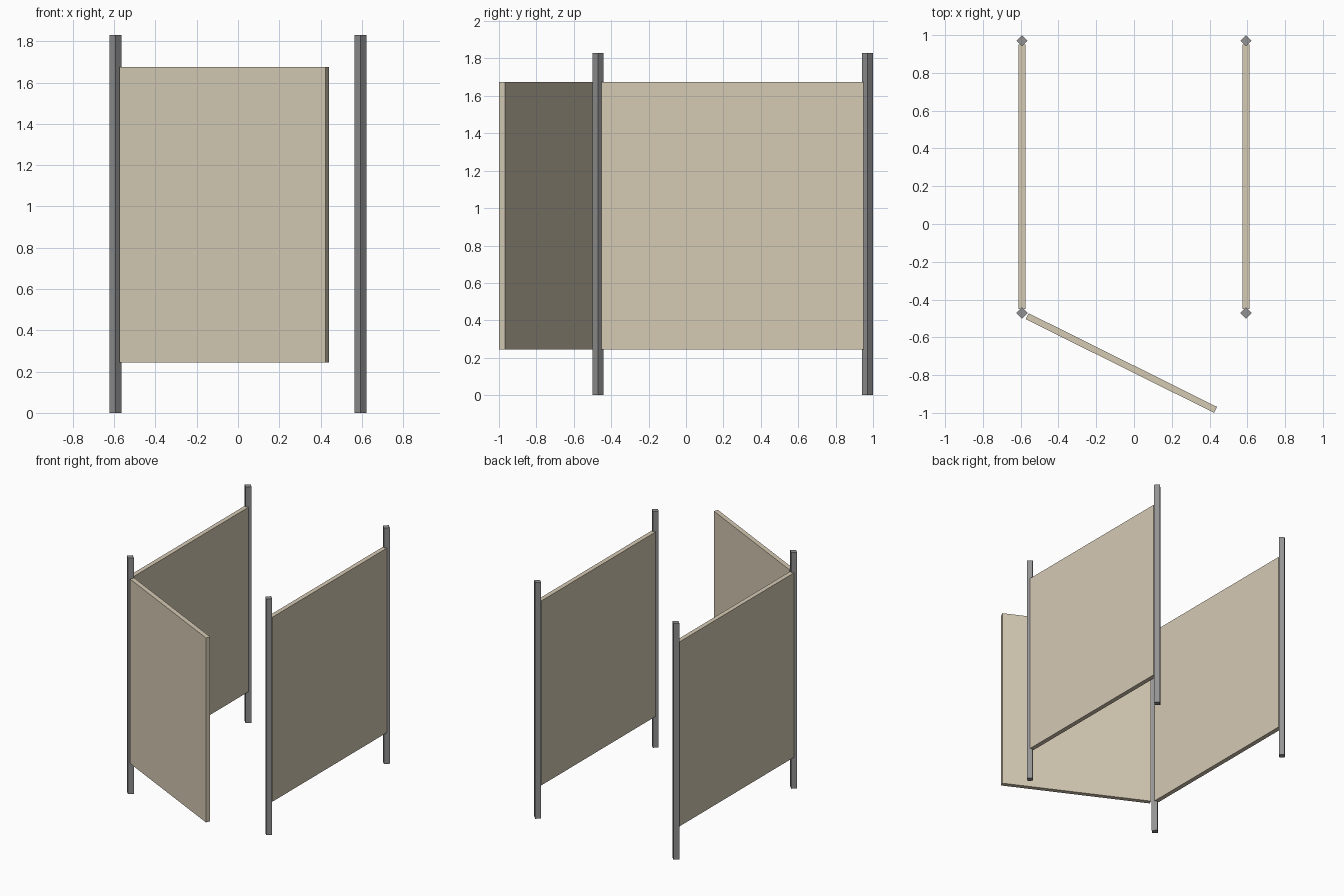
import bpy, math
from mathutils import Matrix

if "Cube" in bpy.data.objects:
    bpy.data.objects.remove(bpy.data.objects["Cube"])

def material(name, rgb):
    m = bpy.data.materials.new(name)
    m.diffuse_color = (*rgb, 1.0)
    m.use_nodes = True
    m.node_tree.nodes["Principled BSDF"].inputs["Base Color"].default_value = m.diffuse_color
    return m

BEIGE = material("beige_panel", (0.66, 0.585, 0.455))
GREY = material("grey_metal", (0.29, 0.29, 0.29))

def box(name, centre, size, mat, angle=0.0):
    """Box with its own size, turned about z by angle."""
    bpy.ops.mesh.primitive_cube_add(size=1, location=centre, rotation=(0, 0, angle))
    ob = bpy.context.object
    ob.name = name
    ob.data.transform(Matrix.Diagonal((*size, 1)))
    ob.data.materials.append(mat)
    return ob

POST_X, FRONT_Y, BACK_Y, HEIGHT = 0.593, -0.471, 0.97, 1.83
POST_SIDE = 0.0295 * math.sqrt(2)
Z0, Z1, THICK = 0.245, 1.675, 0.035
ZC, ZH = (Z0 + Z1) / 2, Z1 - Z0

for side, sx in (("left", -1), ("right", 1)):
    # square posts standing corner-on
    for end, y in (("front", FRONT_Y), ("back", BACK_Y)):
        box(f"{side}_{end}_post", (sx * POST_X, y, HEIGHT / 2),
            (POST_SIDE, POST_SIDE, HEIGHT), GREY, math.pi / 4)
    # side wall between the posts
    y0, y1 = FRONT_Y + 0.02, BACK_Y - 0.02
    box(f"{side}_wall_panel", (sx * POST_X, (y0 + y1) / 2, ZC),
        (THICK, y1 - y0, ZH), BEIGE)

# open door swinging out from the left front post
hx, hy, ex, ey = -0.566, -0.488, 0.432, -0.984
box("door_panel", ((hx + ex) / 2, (hy + ey) / 2, ZC),
    (math.hypot(ex - hx, ey - hy), THICK, ZH), BEIGE,
    math.atan2(ey - hy, ex - hx))
